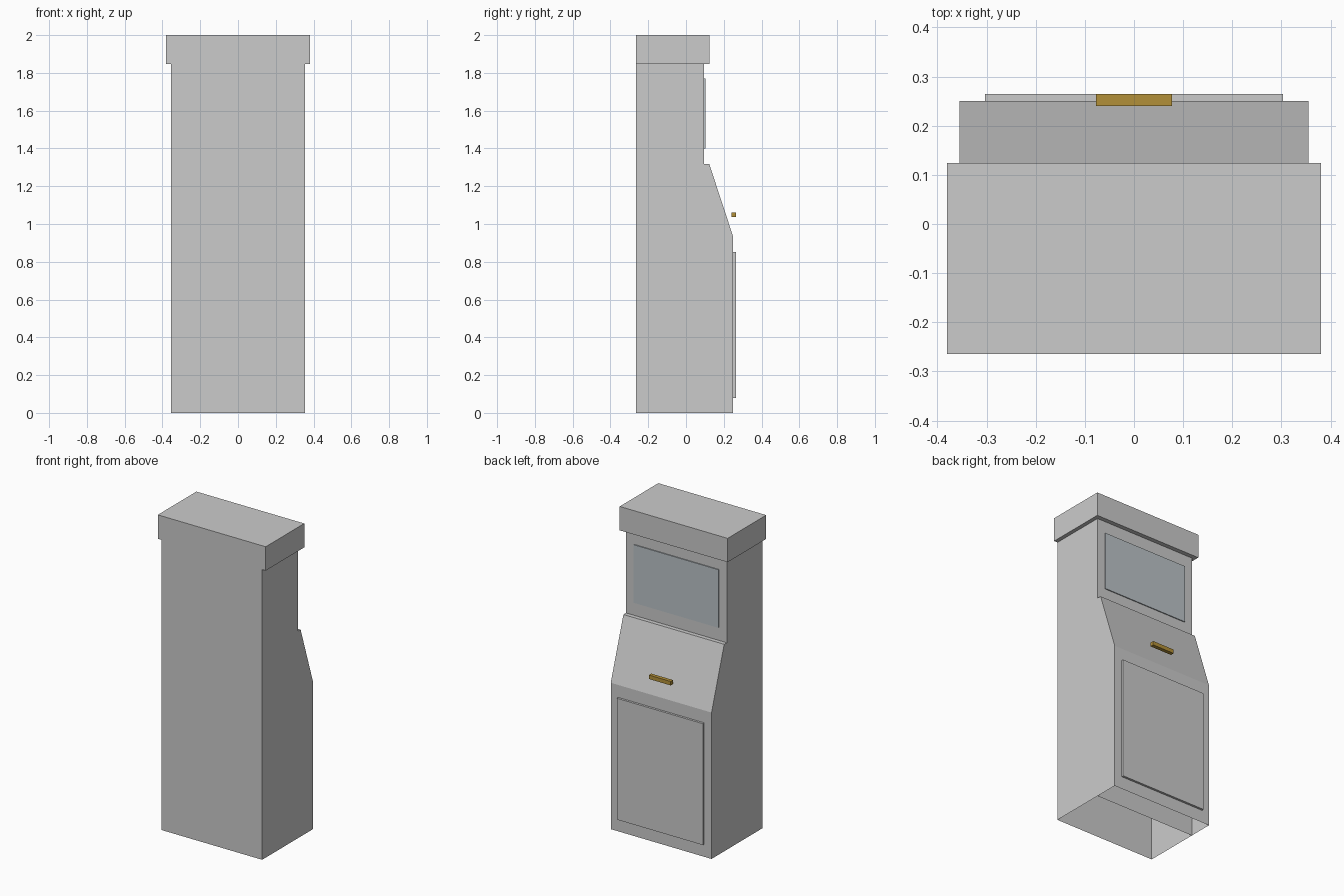
import bpy
import bmesh

if "Cube" in bpy.data.objects:
    bpy.data.objects.remove(bpy.data.objects["Cube"])


def material(name, rgb):
    m = bpy.data.materials.new(name)
    m.diffuse_color = (*rgb, 1)
    m.use_nodes = True
    m.node_tree.nodes["Principled BSDF"].inputs["Base Color"].default_value = m.diffuse_color
    return m


def extrude_profile(name, half_width, profile, mat=None, open_bottom=False):
    """Extrude a (y, z) outline across x; optionally leave the floor open."""
    bm = bmesh.new()
    face = bm.faces.new([bm.verts.new((-half_width, y, z)) for y, z in profile])
    side = bmesh.ops.extrude_face_region(bm, geom=[face], use_keep_orig=True)
    moved = [v for v in side["geom"] if isinstance(v, bmesh.types.BMVert)]
    bmesh.ops.translate(bm, vec=(2 * half_width, 0, 0), verts=moved)
    bmesh.ops.recalc_face_normals(bm, faces=bm.faces)
    if open_bottom:
        floor = [f for f in bm.faces if all(abs(v.co.z) < 1e-5 for v in f.verts)]
        bmesh.ops.delete(bm, geom=floor, context='FACES_ONLY')
    mesh = bpy.data.meshes.new(name)
    bm.to_mesh(mesh)
    bm.free()
    if mat:
        mesh.materials.append(mat)
    obj = bpy.data.objects.new(name, mesh)
    bpy.context.collection.objects.link(obj)
    return obj


def box(name, half_width, y0, y1, z0, z1, **options):
    outline = [(y0, z0), (y1, z0), (y1, z1), (y0, z1)]
    return extrude_profile(name, half_width, outline, **options)


glass = material("screen_glass", (0.50, 0.55, 0.58))
brass = material("brass", (0.45, 0.28, 0.04))

BACK, WALL, FRONT = -0.264, 0.096, 0.25
HALF = 0.355

# Tall rear cabinet, hollow and open underneath
box("cabinet", HALF, BACK, WALL, 0, 1.848, open_bottom=True)

# Projecting lower console with sloped top, also open underneath
extrude_profile("console", HALF,
                [(WALL, 0), (FRONT, 0), (FRONT, 0.932), (0.123, 1.318), (WALL, 1.318)],
                open_bottom=True)

# Overhanging cap
box("top_cap", 0.38, BACK, 0.124, 1.848, 2.0)

# Raised door panel and screen
box("door_panel", 0.303, FRONT, 0.264, 0.08, 0.853)
box("screen", 0.30, WALL, 0.102, 1.40, 1.77, mat=glass)

# Handle standing off the slope
box("handle", 0.077, 0.24, 0.264, 1.036, 1.061, mat=brass)
